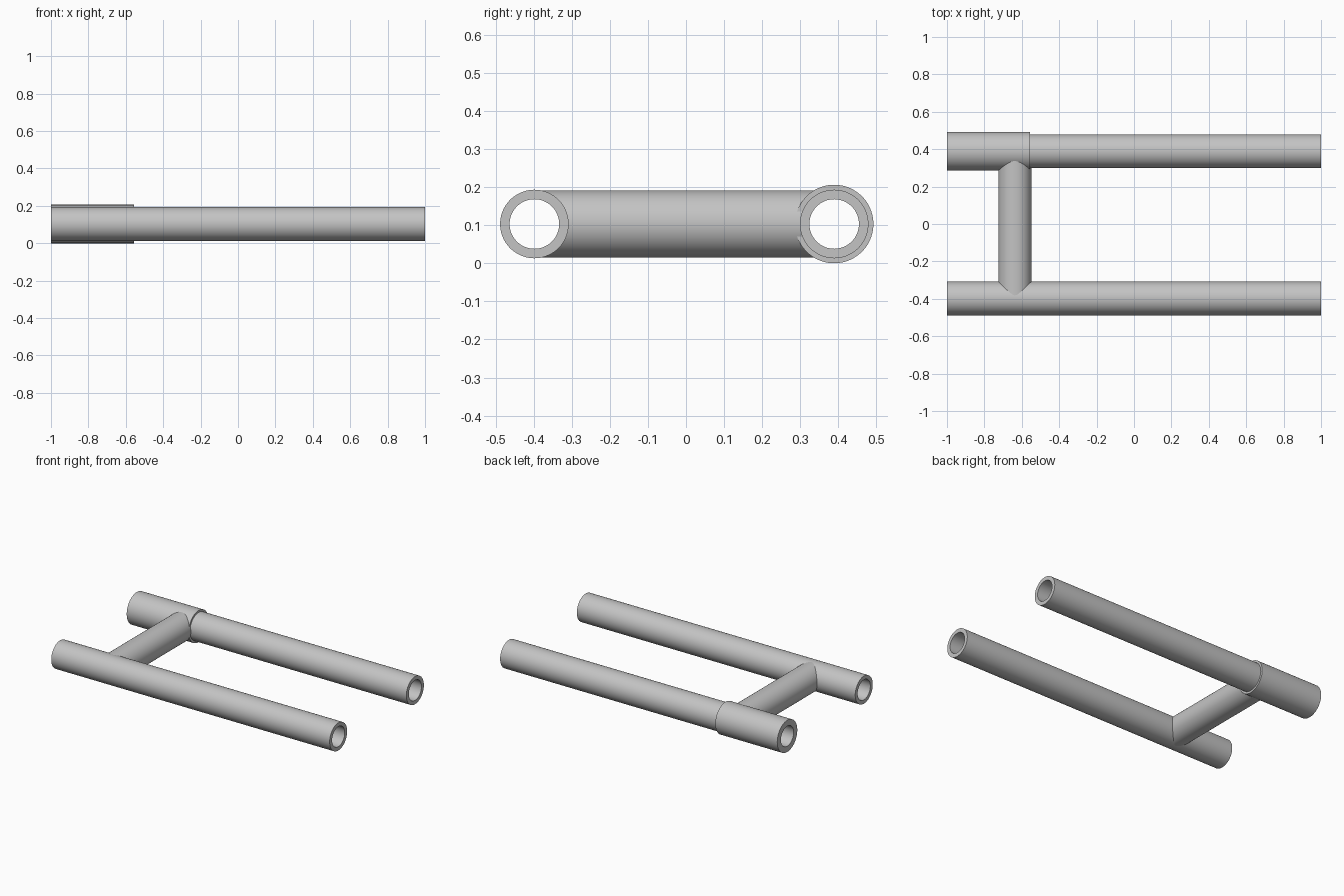
import bpy
import bmesh
import math

cube = bpy.data.objects.get("Cube")
if cube:
    bpy.data.objects.remove(cube, do_unlink=True)

# Shared dimensions
AXIS_Z = 0.103
OUTER, BORE, SLEEVE = 0.09, 0.065, 0.103
FRONT_Y, BACK_Y = -0.398, 0.389
CROSS_X, CROSS_R = -0.637, 0.0885
SLEEVE_END = -0.555
COPE = 0.088
SEGMENTS = 72

steel = bpy.data.materials.new("light grey steel")
steel.use_nodes = True
GREY = (0.55, 0.55, 0.55, 1)
steel.diffuse_color = GREY
steel.node_tree.nodes["Principled BSDF"].inputs["Base Color"].default_value = GREY


def hollow_tube(name, outer, inner, place):
    """Four rings joined in a loop; place(end, a, b) maps a section point to 3D."""
    bm = bmesh.new()
    rings = []
    for end, radius in ((0, outer), (1, outer), (1, inner), (0, inner)):
        ring = []
        for i in range(SEGMENTS):
            t = math.tau * i / SEGMENTS
            ring.append(bm.verts.new(place(end, radius * math.cos(t), radius * math.sin(t))))
        rings.append(ring)
    for k in range(4):
        a, b = rings[k], rings[(k + 1) % 4]
        for i in range(SEGMENTS):
            j = (i + 1) % SEGMENTS
            bm.faces.new((a[i], a[j], b[j], b[i]))
    bmesh.ops.recalc_face_normals(bm, faces=bm.faces)
    mesh = bpy.data.meshes.new(name)
    bm.to_mesh(mesh)
    bm.free()
    mesh.materials.append(steel)
    obj = bpy.data.objects.new(name, mesh)
    bpy.context.collection.objects.link(obj)
    bpy.ops.object.select_all(action="DESELECT")
    obj.select_set(True)
    bpy.context.view_layer.objects.active = obj
    bpy.ops.object.shade_smooth_by_angle(angle=math.radians(35))
    return obj


def along_x(x0, x1, y):
    return lambda end, a, b: (x1 if end else x0, y + a, AXIS_Z + b)


def coped(end, a, b):
    """Cross tube section whose ends follow the long tubes' curvature."""
    reach = math.sqrt(max(COPE ** 2 - b ** 2, 0))
    y = BACK_Y - reach if end else FRONT_Y + reach
    return (CROSS_X + a, y, AXIS_Z + b)


# Long parallel rails
hollow_tube("front_rail", OUTER, BORE, along_x(-1, 1, FRONT_Y))
hollow_tube("back_rail", OUTER, BORE, along_x(-1, 1, BACK_Y))

# Collar around the end of the back rail
hollow_tube("collar_sleeve", SLEEVE, OUTER, along_x(-1, SLEEVE_END, BACK_Y))

# Cross tube joining the rails
hollow_tube("cross_tube", CROSS_R, BORE, coped)
